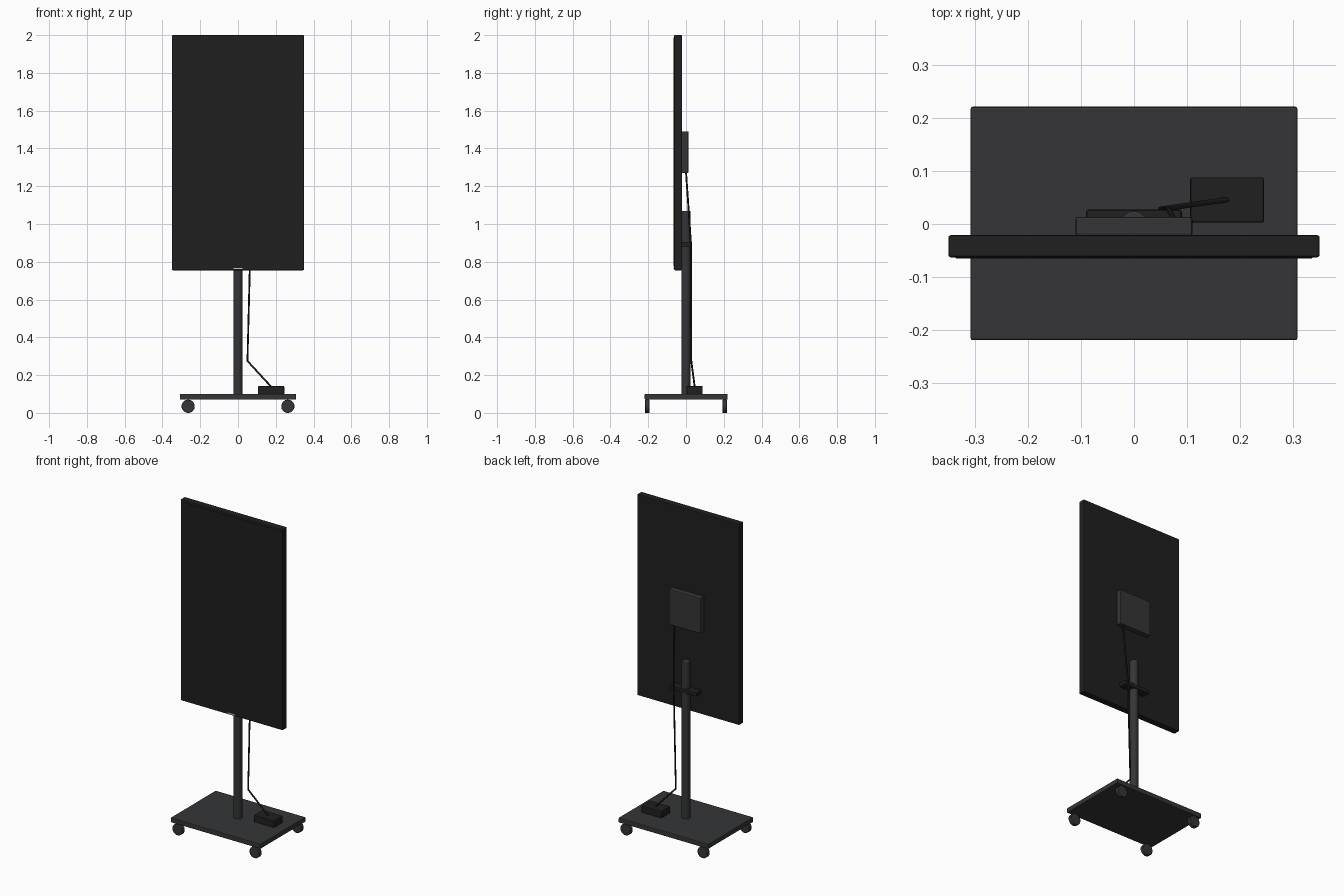
import bpy, math

if "Cube" in bpy.data.objects:
    bpy.data.objects.remove(bpy.data.objects["Cube"])


def material(name, r, g, b):
    m = bpy.data.materials.new(name)
    m.diffuse_color = (r, g, b, 1)
    m.use_nodes = True
    m.node_tree.nodes["Principled BSDF"].inputs["Base Color"].default_value = m.diffuse_color
    return m


BLACK = material("black_plastic", 0.014, 0.014, 0.015)
GLASS = material("dark_glass", 0.013, 0.013, 0.014)
STEEL = material("dark_steel", 0.035, 0.036, 0.038)
LIGHT = material("light_strip", 0.6, 0.6, 0.6)


def box(name, lo, hi, mat, bevel=0.004):
    """Rounded box between two corners."""
    bpy.ops.mesh.primitive_cube_add(size=1, location=[(a + b) / 2 for a, b in zip(lo, hi)])
    o = bpy.context.object
    o.name = name
    o.scale = [b - a for a, b in zip(lo, hi)]
    bpy.ops.object.transform_apply(location=False, rotation=False, scale=True)
    if bevel:
        b = o.modifiers.new("Bevel", 'BEVEL')
        b.width, b.segments = bevel, 2
    o.data.materials.append(mat)
    return o


def cylinder(name, radius, depth, loc, mat, rot=(0, 0, 0), bevel=0.003):
    bpy.ops.mesh.primitive_cylinder_add(vertices=32, radius=radius, depth=depth,
                                        location=loc, rotation=rot)
    o = bpy.context.object
    o.name = name
    bpy.ops.object.shade_smooth_by_angle(angle=math.radians(35))
    b = o.modifiers.new("Bevel", 'BEVEL')
    b.width, b.segments = bevel, 2
    o.data.materials.append(mat)
    return o


# Display: housing, front glass, small strip under the picture
box("screen_housing", (-0.35, -0.063, 0.755), (0.35, -0.021, 2.0), BLACK, 0.005)
box("screen_glass", (-0.336, -0.065, 0.775), (0.336, -0.060, 1.987), GLASS, 0.001)
box("front_strip", (-0.025, -0.065, 0.762), (0.025, -0.060, 0.768), LIGHT, 0)

# Rear parts: electronics box and mounting crossbar
box("rear_box", (-0.11, -0.022, 1.27), (0.11, 0.013, 1.49), STEEL)
box("mount_crossbar", (-0.09, -0.022, 0.88), (0.09, 0.027, 0.905), BLACK)

# Stand
cylinder("column", 0.024, 0.98, (0, 0, 0.58), STEEL)
box("base_plate", (-0.308, -0.219, 0.07), (0.308, 0.221, 0.10), STEEL)
for sx, side in ((-1, "left"), (1, "right")):
    for sy, end in ((-1, "front"), (1, "back")):
        cylinder(f"wheel_{end}_{side}", 0.035, 0.024, (sx * 0.264, sy * 0.205, 0.035),
                 STEEL, (math.pi / 2, 0, 0))

# Power supply on the base
box("power_supply", (0.106, 0.003, 0.098), (0.245, 0.088, 0.142), BLACK)

# Cable from the power supply up to the rear box
path = [(0.176, 0.046, 0.138), (0.05, 0.028, 0.275), (0.066, 0.026, 0.90), (0.081, 0.0, 1.275)]
curve = bpy.data.curves.new("power_cable", 'CURVE')
curve.dimensions = '3D'
curve.bevel_depth = 0.005
curve.bevel_resolution = 2
curve.use_fill_caps = True
spline = curve.splines.new('POLY')
spline.points.add(len(path) - 1)
for p, co in zip(spline.points, path):
    p.co = (*co, 1)
curve.materials.append(BLACK)
bpy.context.collection.objects.link(bpy.data.objects.new("power_cable", curve))
